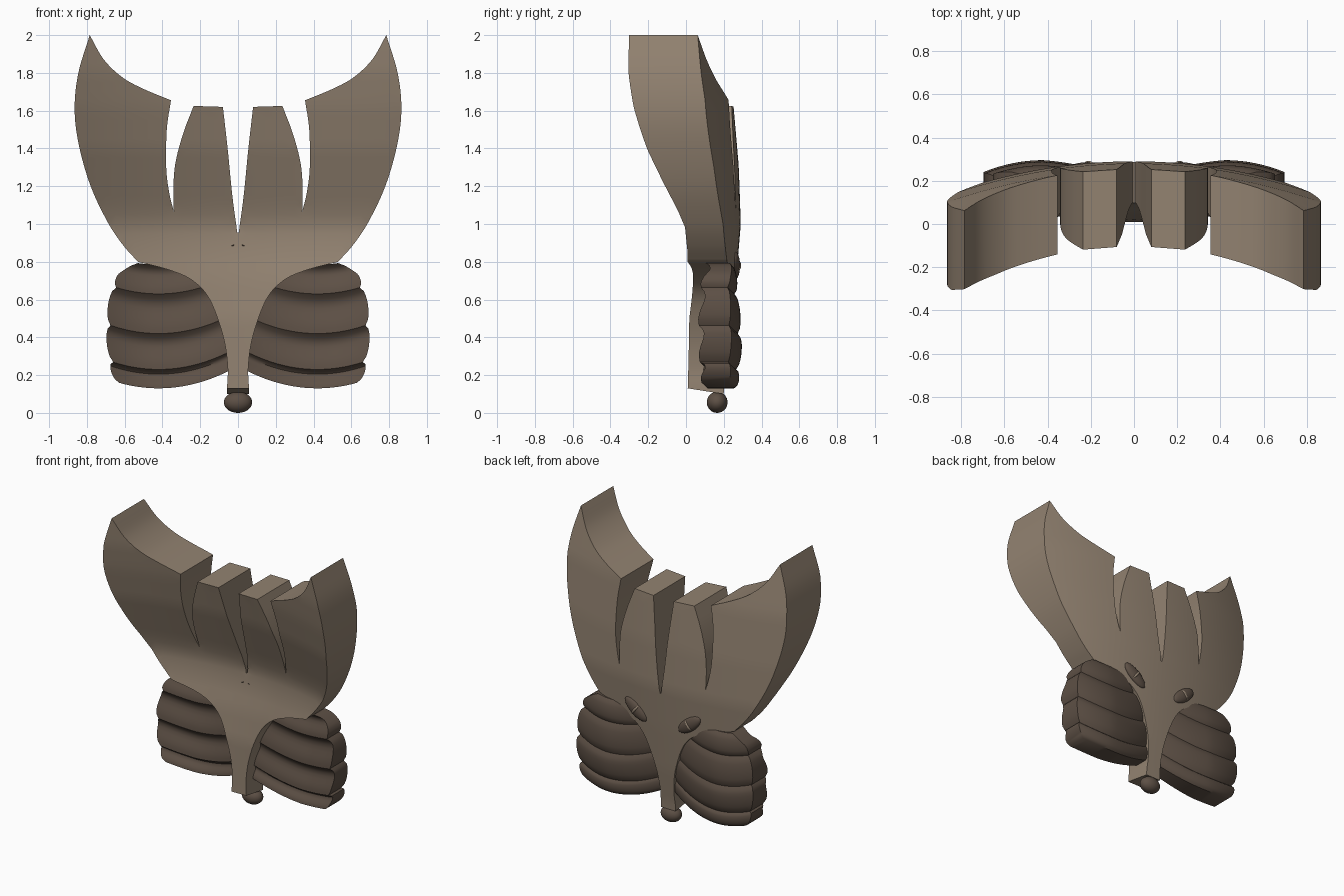
import bpy, bmesh, math
from mathutils import Vector, Matrix
from mathutils.geometry import delaunay_2d_cdt

if "Cube" in bpy.data.objects:
    bpy.data.objects.remove(bpy.data.objects["Cube"])


def material(name, rgb):
    m = bpy.data.materials.new(name)
    m.diffuse_color = (*rgb, 1)
    m.use_nodes = True
    m.node_tree.nodes["Principled BSDF"].inputs["Base Color"].default_value = m.diffuse_color
    return m


TAN = material("warm taupe", (0.29, 0.225, 0.165))
DARK = material("dark brown", (0.11, 0.08, 0.06))


def finish(bm, name, mat, angle=40):
    bmesh.ops.recalc_face_normals(bm, faces=bm.faces)
    me = bpy.data.meshes.new(name)
    bm.to_mesh(me)
    bm.free()
    ob = bpy.data.objects.new(name, me)
    bpy.context.collection.objects.link(ob)
    me.materials.append(mat)
    bpy.ops.object.select_all(action='DESELECT')
    bpy.context.view_layer.objects.active = ob
    ob.select_set(True)
    bpy.ops.object.shade_smooth_by_angle(angle=math.radians(angle))
    return ob


def curve(pts, n=6):
    """Smooth curve through the points, ends included."""
    p = [Vector(q) for q in pts]
    p = [2 * p[0] - p[1]] + p + [2 * p[-1] - p[-2]]
    out = []
    for a, b, c, d in zip(p, p[1:], p[2:], p[3:]):
        for i in range(n):
            t = i / n
            out.append(0.5 * (2 * b + (c - a) * t + (2 * a - 5 * b + 4 * c - d) * t * t
                              + (3 * b - a - 3 * c + d) * t ** 3))
    return out + [p[-2]]


def lerp_table(table, z):
    if z <= table[0][0]:
        return table[0][1]
    for (z0, a), (z1, b) in zip(table, table[1:]):
        if z <= z1:
            return a + (b - a) * (z - z0) / (z1 - z0)
    return table[-1][1]


# Body: curved slab with stem, two outer horns and two middle prongs
right = []
for seg in (
    [(0.058, 0.13), (0.055, 0.25), (0.08, 0.41), (0.15, 0.6), (0.24, 0.7), (0.36, 0.755), (0.53, 0.8)],
    [(0.53, 0.8), (0.61, 0.89), (0.69, 1.01), (0.78, 1.2), (0.843, 1.42), (0.865, 1.61), (0.845, 1.8), (0.785, 2.0)],
    [(0.785, 2.0), (0.71, 1.87), (0.61, 1.775), (0.5, 1.715), (0.355, 1.655)],
    [(0.355, 1.655), (0.377, 1.5), (0.38, 1.3), (0.365, 1.17), (0.34, 1.065)],
    [(0.34, 1.065), (0.342, 1.2), (0.33, 1.33), (0.29, 1.48), (0.235, 1.625)],
    [(0.08, 1.62), (0.055, 1.4), (0.03, 1.15), (0.004, 0.955)],
):
    for v in curve(seg):
        if not right or (v - right[-1]).length > 1e-4:
            right.append(v)
outline = right + [Vector((-v.x, v.y)) for v in reversed(right)]

FRONT = [(0.13, 0.01), (0.5, 0.02), (0.7, 0.05), (0.85, 0.085), (0.98, 0.1), (1.08, 0.075),
         (1.2, 0.03), (1.4, -0.045), (1.62, -0.105), (1.8, -0.14), (2.0, -0.16)]
BACK = [(0.13, 0.20), (0.4, 0.235), (0.7, 0.265), (1.0, 0.29), (1.3, 0.28), (1.66, 0.25), (2.0, 0.185)]

# inner grid points give the slab enough faces to bend; only inside faces are kept
n = len(outline)
grid = [Vector((0.05 * i, 0.15 + 0.05 * j)) for i in range(-17, 18) for j in range(37)]
grid = [g for g in grid if min((g - o).length for o in outline) > 0.018]
co, _, tris, *_ = delaunay_2d_cdt(outline + grid, [], [list(range(n))], 1, 1e-6)
bm = bmesh.new()
made = {i: bm.verts.new((co[i].x, 0, co[i].y)) for i in sorted({i for t in tris for i in t})}
for t in tris:
    bm.faces.new([made[i] for i in t])
back = bmesh.ops.extrude_face_region(bm, geom=bm.faces[:])["geom"]
back = {g for g in back if isinstance(g, bmesh.types.BMVert)}
# extrusion keeps the first sheet only if needed, so close the slab with it
if len(bm.faces) < 2 * len(tris):
    sheet = [f for f in bm.faces if all(v in back for v in f.verts)]
    bottom = [e for e in bm.edges if e.is_boundary]
    front = {}
    for e in bm.edges:
        a, b = e.verts
        if (a in back) != (b in back):
            front[a if a in back else b] = b if a in back else a
    for v in back:
        if v not in front:
            front[v] = bm.verts.new(v.co)
    for f in sheet:
        bm.faces.new([front[v] for v in reversed(f.verts)])
for v in bm.verts:
    x, z = v.co.x, v.co.z
    if v in back:
        v.co.y = lerp_table(BACK, z) - 0.2 * x * x
        if z < 0.135:
            v.co.z -= 0.03
    else:
        v.co.y = lerp_table(FRONT, z) - 0.23 * x * x
loose = [v for v in bm.verts if not v.link_faces]
bmesh.ops.delete(bm, geom=loose, context='VERTS')
finish(bm, "crest_body", TAN)

# Ribbed side lobes: a scalloped loop swept outward from the stem
BANDS = [0.13, 0.23, 0.42, 0.63, 0.785]
EDGE = [(0.13, 0.63), (0.23, 0.66), (0.42, 0.675), (0.63, 0.645), (0.7, 0.61), (0.785, 0.53)]
DEPTH = [(0.13, 0.05), (0.23, 0.06), (0.38, 0.072), (0.6, 0.055), (0.785, 0.035)]
levels = []
for a, b in zip(BANDS, BANDS[1:]):
    levels += [(a + (b - a) * i / 8, i / 8) for i in range(8)]
levels.append((BANDS[-1], 1))
for side, label in ((1, "right"), (-1, "left")):
    bm = bmesh.new()
    rings = []
    for j in range(21):
        u = j / 20
        ring = []
        for face, lv in ((-1, levels), (1, levels[::-1])):
            for z, t in lv:
                bulge = math.sqrt(max(0, math.sin(math.pi * t)))
                x = 0.02 + (lerp_table(EDGE, z) + 0.028 * bulge - 0.02) * u
                sag = ((x - 0.42) / 0.3) ** 2
                y = 0.205 - (0.065 if x > 0.42 else 0.035) * sag
                thin = 1 - 0.35 * max(0, (0.42 - x) / 0.4)
                if face < 0:   # hollow channels between ridges on the front
                    y -= thin * (0.09 - 0.035 * math.sin(math.pi * t ** 2))
                else:          # rounded ribs on the back
                    y += thin * (lerp_table(DEPTH, z) + 0.022 * bulge)
                ring.append(bm.verts.new((side * x, y, z + 0.06 * sag)))
        rings.append(ring)
    n = len(rings[0])
    for r0, r1 in zip(rings, rings[1:]):
        for i in range(n):
            bm.faces.new((r0[i], r0[(i + 1) % n], r1[(i + 1) % n], r1[i]))
    # end caps as strips between front and back
    for r in (rings[0], rings[-1]):
        for i in range(n // 2 - 1):
            bm.faces.new((r[i], r[i + 1], r[n - 2 - i], r[n - 1 - i]))
    finish(bm, label + "_ribbed_lobe", DARK)


def ellipsoid(name, mat, loc, size, tilt=0):
    bm = bmesh.new()
    bmesh.ops.create_uvsphere(bm, u_segments=32, v_segments=16, radius=1)
    m = Matrix.Translation(loc) @ Matrix.Rotation(-tilt, 4, 'Y') @ Matrix.Diagonal((*size, 1))
    bmesh.ops.transform(bm, matrix=m, verts=bm.verts)
    return finish(bm, name, mat)


# Ball at the foot of the stem
ellipsoid("foot_ball", DARK, (0, 0.165, 0.056), (0.075, 0.055, 0.056))

# Slanted eyes with pale slits on the back
for s, label in ((1, "right"), (-1, "left")):
    tilt = s * math.radians(38)
    ellipsoid(label + "_eye", DARK, (s * 0.21, 0.26, 0.78), (0.105, 0.026, 0.045), tilt)
    ellipsoid(label + "_eye_slit", TAN, (s * 0.21, 0.267, 0.78), (0.013, 0.025, 0.04), tilt)
